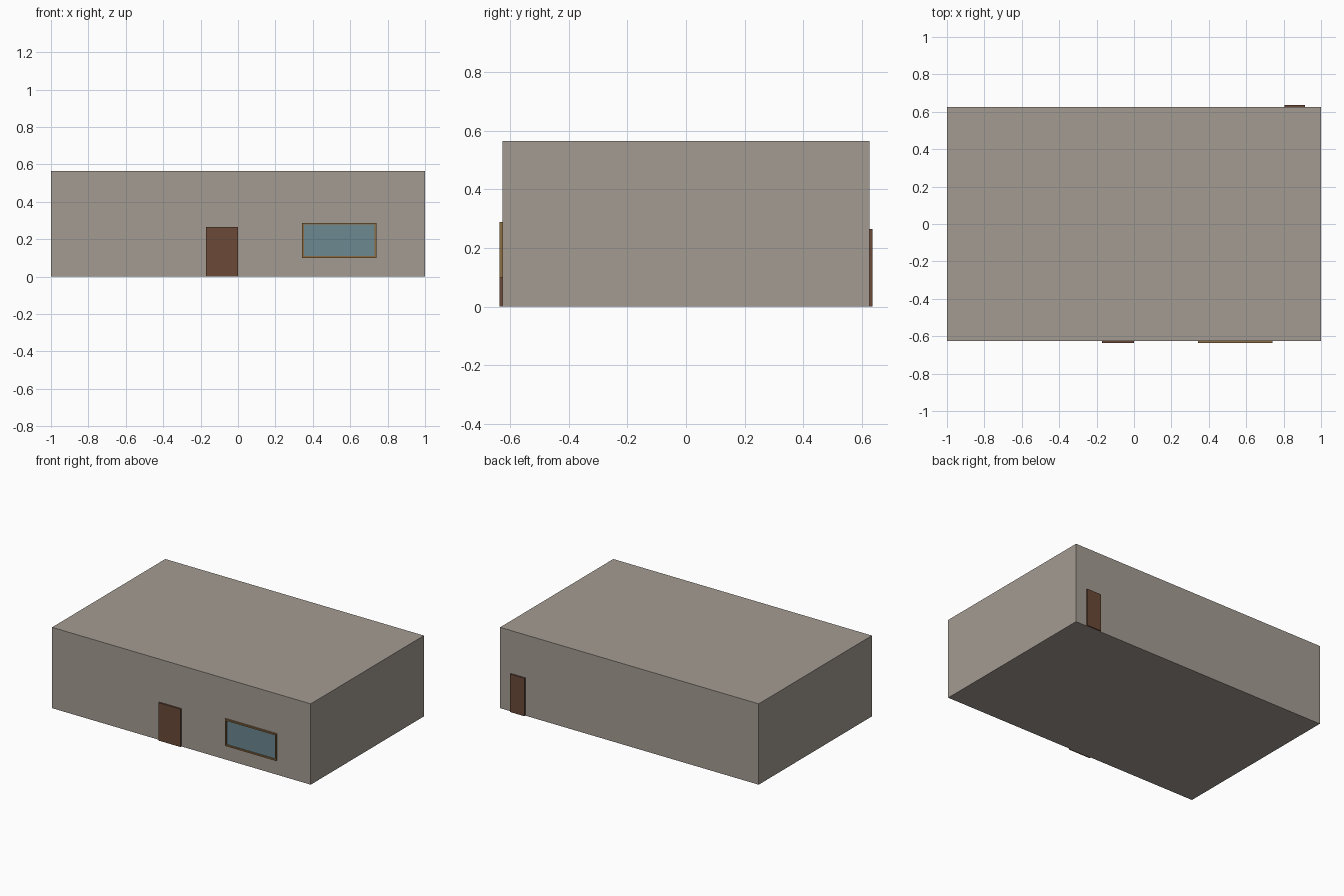
import bpy, bmesh
from mathutils import Vector

if "Cube" in bpy.data.objects:
    bpy.data.objects.remove(bpy.data.objects["Cube"])


def material(name, rgb):
    m = bpy.data.materials.new(name)
    m.diffuse_color = (*rgb, 1.0)
    m.use_nodes = True
    m.node_tree.nodes["Principled BSDF"].inputs["Base Color"].default_value = m.diffuse_color
    return m


def boxes(name, mat, *bounds):
    """One object made of boxes, each given as (x0, x1, y0, y1, z0, z1)."""
    bm = bmesh.new()
    for x0, x1, y0, y1, z0, z1 in bounds:
        lo, hi = Vector((x0, y0, z0)), Vector((x1, y1, z1))
        cube = bmesh.ops.create_cube(bm, size=1.0)
        for v in cube["verts"]:
            v.co = (lo + hi) / 2 + v.co * (hi - lo)
    mesh = bpy.data.meshes.new(name)
    bm.to_mesh(mesh)
    bm.free()
    mesh.materials.append(mat)
    obj = bpy.data.objects.new(name, mesh)
    bpy.context.collection.objects.link(obj)
    return obj


plaster = material("plaster", (0.37, 0.33, 0.29))
door_wood = material("door_wood", (0.145, 0.067, 0.04))
frame_wood = material("frame_wood", (0.27, 0.15, 0.055))
glass = material("glass", (0.145, 0.246, 0.28))

WALL, FACE = 0.625, 0.636  # wall plane and outer face of the fittings

# Building body
boxes("building", plaster, (-1, 1, -WALL, WALL, 0, 0.565))

# Doors
boxes("front_door", door_wood, (-0.17, 0.0, -FACE, -WALL, 0.0, 0.265))
boxes("back_door", door_wood, (0.805, 0.915, WALL, FACE, 0.0, 0.265))

# Window: four frame bars around a recessed pane
x0, x1, z0, z1, t = 0.343, 0.74, 0.10, 0.288, 0.01
boxes("window_frame", frame_wood,
      (x0, x0 + t, -FACE, -WALL, z0, z1),
      (x1 - t, x1, -FACE, -WALL, z0, z1),
      (x0 + t, x1 - t, -FACE, -WALL, z0, z0 + t),
      (x0 + t, x1 - t, -FACE, -WALL, z1 - t, z1))
boxes("window_pane", glass,
      (x0 + t, x1 - t, -0.628, -WALL, z0 + t, z1 - t))
